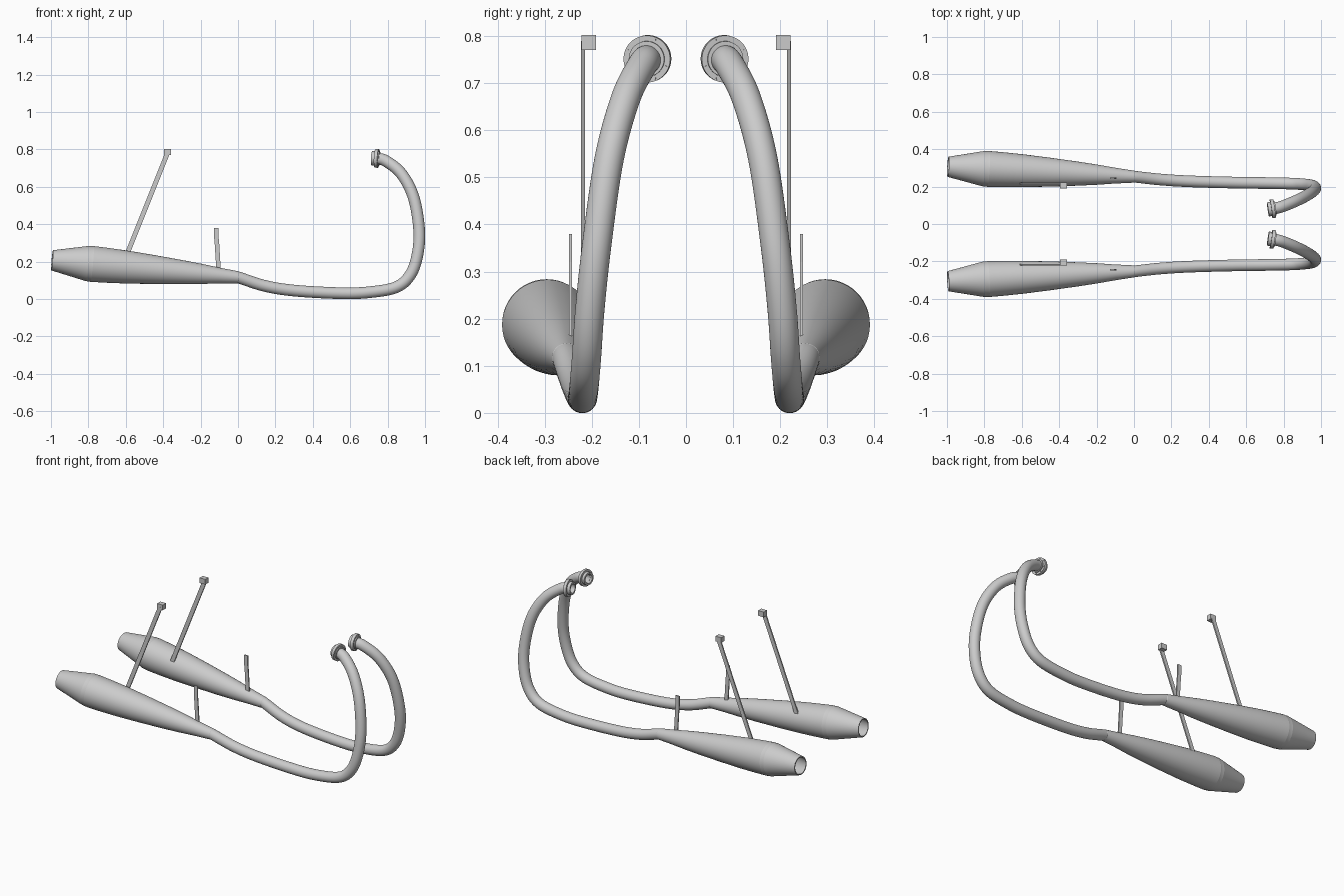
import bpy, bmesh, math
from mathutils import Vector

if "Cube" in bpy.data.objects:
    bpy.data.objects.remove(bpy.data.objects["Cube"])

steel = bpy.data.materials.new("brushed_steel")
steel.diffuse_color = (0.6, 0.6, 0.6, 1)
steel.use_nodes = True
steel.node_tree.nodes["Principled BSDF"].inputs["Base Color"].default_value = steel.diffuse_color
SEG = 48


def finish(name, bm, angle=None):
    """Turn the bmesh into an object mirrored to the other side."""
    bmesh.ops.recalc_face_normals(bm, faces=bm.faces)
    me = bpy.data.meshes.new(name)
    bm.to_mesh(me)
    bm.free()
    me.materials.append(steel)
    ob = bpy.data.objects.new(name, me)
    bpy.context.collection.objects.link(ob)
    if angle:
        bpy.ops.object.select_all(action='DESELECT')
        ob.select_set(True)
        bpy.context.view_layer.objects.active = ob
        bpy.ops.object.shade_smooth_by_angle(angle=math.radians(angle))
    mod = ob.modifiers.new("mirror", 'MIRROR')
    mod.use_axis = (False, True, False)
    mod.use_mirror_merge = False
    return ob


def skin(bm, rings, closed=False):
    """Bridge rings of (centre, direction, radius) with quads."""
    loops = []
    for c, d, r in rings:
        u = d.cross(Vector((0, 1, 0))).normalized()
        v = d.cross(u).normalized()
        loops.append([bm.verts.new(c + r * (u * math.cos(a) + v * math.sin(a)))
                      for a in (2 * math.pi * k / SEG for k in range(SEG))])
    pairs = list(zip(loops, loops[1:]))
    if closed:
        pairs.append((loops[-1], loops[0]))
    for p, q in pairs:
        for k in range(SEG):
            j = (k + 1) % SEG
            bm.faces.new((p[k], p[j], q[j], q[k]))


def lathe(name, a, b, profile, closed, angle):
    a, b = Vector(a), Vector(b)
    d = (b - a).normalized()
    bm = bmesh.new()
    skin(bm, [(a.lerp(b, t), d, r) for t, r in profile], closed)
    return finish(name, bm, angle)


def spline(pts, n=12):
    """Smooth path through the points."""
    p = [Vector(q) for q in pts]
    p = [2 * p[0] - p[1]] + p + [2 * p[-1] - p[-2]]
    out = []
    for i in range(1, len(p) - 2):
        a, b, c, d = p[i - 1:i + 3]
        for k in range(n):
            t = k / n
            out.append(0.5 * (2 * b + (c - a) * t + (2 * a - 5 * b + 4 * c - d) * t * t
                              + (3 * b - a - 3 * c + d) * t ** 3))
    return out + [p[-2]]


def bar(name, pts, y, half, thick):
    """Flat strip following (x, z) points."""
    bm = bmesh.new()
    loops = []
    for i, (x, z) in enumerate(pts):
        x0, z0 = pts[max(i - 1, 0)]
        x1, z1 = pts[min(i + 1, len(pts) - 1)]
        n = Vector((z1 - z0, 0, x0 - x1)).normalized() * half
        c, t = Vector((x, y, z)), Vector((0, thick / 2, 0))
        loops.append([bm.verts.new(c + w) for w in (n + t, n - t, -n - t, -n + t)])
    for p, q in zip(loops, loops[1:]):
        for k in range(4):
            j = (k + 1) % 4
            bm.faces.new((p[k], p[j], q[j], q[k]))
    bm.faces.new(loops[0])
    bm.faces.new(loops[-1])
    return finish(name, bm)


# header pipe sweeping from the engine port down and back
path = spline([(.733, .08, .752), (.79, .093, .738), (.875, .128, .668), (.94, .163, .54),
               (.969, .189, .36), (.956, .204, .22), (.915, .211, .12), (.84, .216, .061),
               (.70, .219, .036), (.55, .221, .031), (.30, .228, .045), (.14, .238, .071),
               (0, .253, .116), (-.04, .255, .121)])
dirs = [(path[min(i + 1, len(path) - 1)] - path[max(i - 1, 0)]).normalized()
        for i in range(len(path))]
rings = [(c, d, .031) for c, d in zip(path, dirs)]
lining = [(c, d, .026) for c, d in list(zip(path, dirs))[30::-1]]
bm = bmesh.new()
skin(bm, lining + rings)
finish("header_pipe", bm, 30)

# megaphone silencer, hollow at the tail
lathe("silencer", (0, .253, .116), (-.994, .306, .207),
      [(-.01, .026), (0, .032), (.05, .037), (.1, .042), (.2, .054), (.3, .064), (.45, .077),
       (.6, .088), (.7, .093), (.785, .096), (.79, .095), (.81, .0945), (1, .054),
       (1, .048), (.81, .088), (.6, .08), (.3, .055), (.05, .028)], False, 10)

# port flange and the collar inside it
A, B = Vector((.716, .078, .753)), Vector((.757, .084, .751))
lathe("port_flange", A, B, [(.42, .03), (.42, .05), (.85, .05), (.85, .03)], True, 30)
lathe("port_collar", A, B, [(0, .027), (0, .038), (1, .038), (1, .027)], True, 30)

# bolt heads round the flange
bm = bmesh.new()
axis = (B - A).normalized()
u = axis.cross(Vector((0, 1, 0))).normalized()
v = axis.cross(u)
for k in range(8):
    a = math.pi * (k + .5) / 4
    c = A.lerp(B, .85) + .044 * (u * math.cos(a) + v * math.sin(a))
    m = axis.to_track_quat('Z', 'Y').to_matrix().to_4x4()
    m.translation = c
    bmesh.ops.create_cone(bm, cap_ends=True, segments=6, radius1=.003, radius2=.003,
                          depth=.005, matrix=m)
finish("flange_bolts", bm)

# rear hanger strut with its mounting block
bar("rear_hanger", [(-.605, .21), (-.375, .785)], .2185, .0125, .008)
bm = bmesh.new()
bmesh.ops.create_cube(bm, size=1)
for w in bm.verts:
    w.co = Vector((-.376 + w.co.x * .038, .2065 + w.co.y * .031, .786 + w.co.z * .032))
finish("hanger_block", bm)

# short front bracket, bent slightly
bar("front_bracket", [(-.104, .155), (-.112, .29), (-.115, .32), (-.115, .38)], .245, .012, .007)
